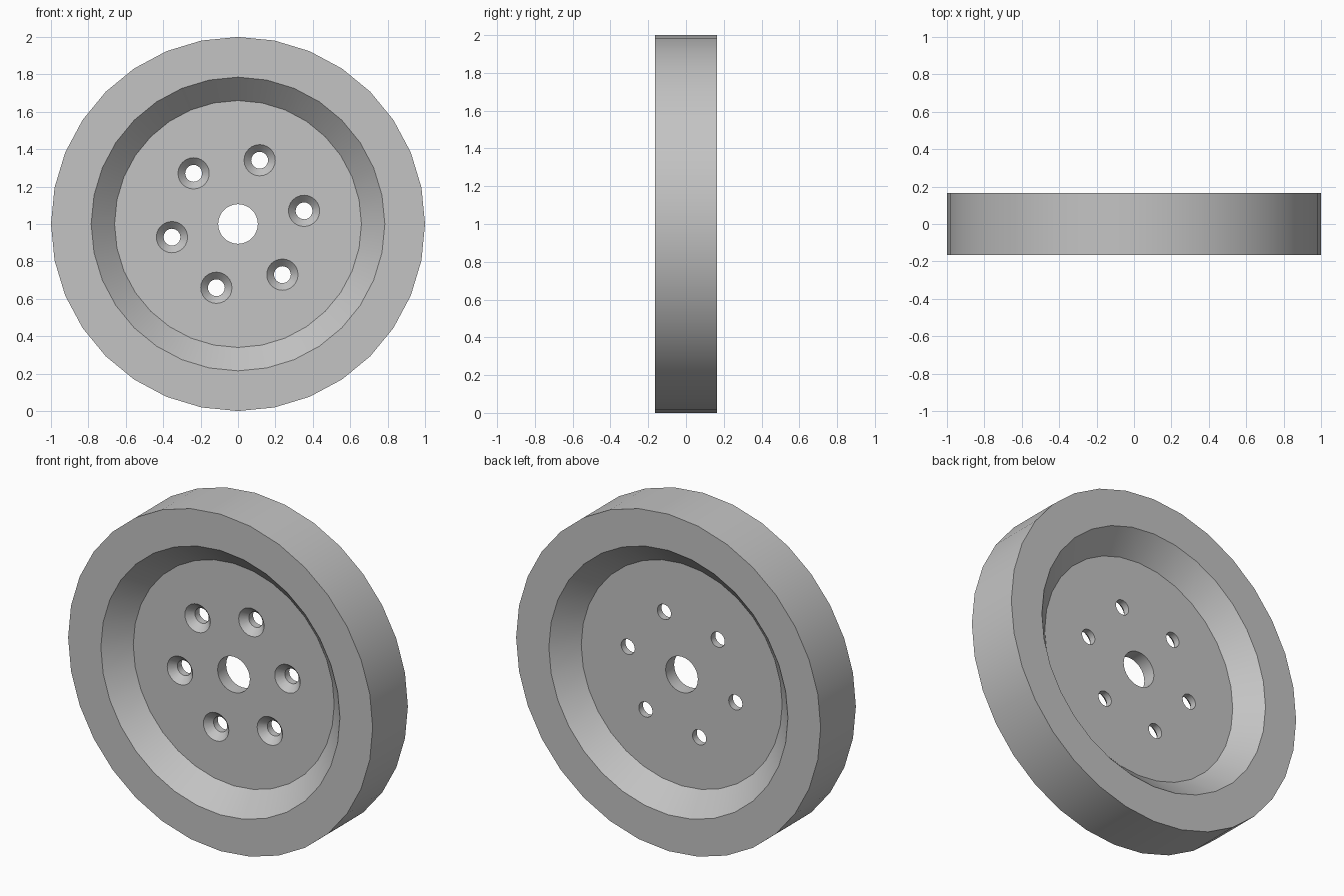
import bpy, bmesh, math
from mathutils import Matrix, Vector

cube = bpy.data.objects.get("Cube")
if cube:
    bpy.data.objects.remove(cube)

HALF = 0.165      # half width of the wheel
WEB = 0.04        # half thickness of the centre disc
CENTRE = Vector((0, 0, 1))

grey = bpy.data.materials.new("light_grey")
grey.use_nodes = True
colour = (0.55, 0.55, 0.55, 1)
grey.diffuse_color = colour
grey.node_tree.nodes["Principled BSDF"].inputs["Base Color"].default_value = colour


def lathe(name, profile, sides, centre=CENTRE):
    """Turn a closed (radius, y) profile about the y axis through centre."""
    bm = bmesh.new()
    rings = []
    for i in range(sides):
        turn = Matrix.Rotation(math.tau * i / sides, 3, 'Y')
        rings.append([bm.verts.new(turn @ Vector((r, y, 0)) + centre) for r, y in profile])
    n = len(profile)
    for i in range(sides):
        a, b = rings[i], rings[(i + 1) % sides]
        for j in range(n):
            k = (j + 1) % n
            bm.faces.new((a[j], a[k], b[k], b[j]))
    bmesh.ops.remove_doubles(bm, verts=bm.verts, dist=1e-5)
    bmesh.ops.recalc_face_normals(bm, faces=bm.faces)
    mesh = bpy.data.meshes.new(name)
    bm.to_mesh(mesh)
    bm.free()
    mesh.materials.append(grey)
    obj = bpy.data.objects.new(name, mesh)
    bpy.context.collection.objects.link(obj)
    return obj


def cut(target, cutter):
    mod = target.modifiers.new("hole", 'BOOLEAN')
    mod.operation = 'DIFFERENCE'
    mod.solver = 'EXACT'
    mod.object = cutter
    bpy.context.view_layer.objects.active = target
    bpy.ops.object.modifier_apply(modifier=mod.name)
    bpy.data.objects.remove(cutter)


# Outer tread ring
tyre = lathe("tyre", [(0.86, -HALF), (1, -HALF), (1, HALF), (0.86, HALF)], 32)

# Rim with sloping sides, thin centre disc and axle hole
rim = lathe("rim", [(0.86, -HALF), (0.785, -HALF), (0.66, -WEB), (0.106, -WEB),
                    (0.106, WEB), (0.66, WEB), (0.785, HALF), (0.86, HALF)], 32)

# Six bolt holes, countersunk on the front
for i in range(6):
    angle = math.radians(11.25 + 60 * i)
    spot = CENTRE + 0.36 * Vector((math.cos(angle), 0, math.sin(angle)))
    cut(rim, lathe("bolt_hole", [(0, -0.06), (0.103, -0.06), (0.045, 0),
                                 (0.045, 0.1), (0, 0.1)], 24, spot))

for obj in (tyre, rim):
    bpy.ops.object.select_all(action='DESELECT')
    obj.select_set(True)
    bpy.context.view_layer.objects.active = obj
    bpy.ops.object.shade_smooth_by_angle(angle=math.radians(30))
